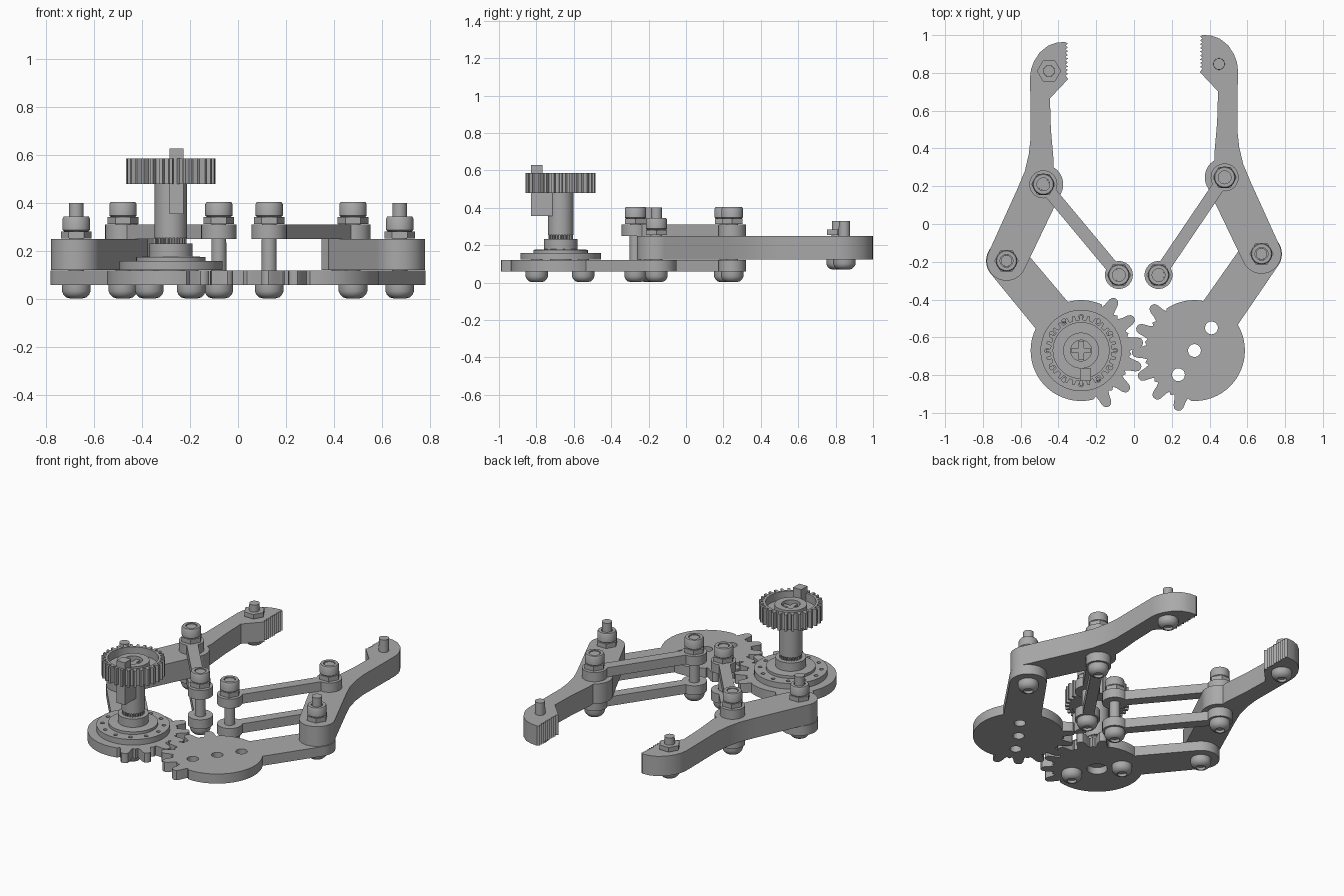
import bpy, bmesh, math
from math import sin, cos, radians
from mathutils import Vector

cube = bpy.data.objects.get("Cube")
if cube:
    bpy.data.objects.remove(cube)

grey = bpy.data.materials.new("plain_grey")
grey.use_nodes = True
grey.diffuse_color = (0.4, 0.4, 0.4, 1)
grey.node_tree.nodes["Principled BSDF"].inputs["Base Color"].default_value = (0.4, 0.4, 0.4, 1)


def finish(name, bm, loc=(0, 0, 0)):
    bmesh.ops.remove_doubles(bm, verts=bm.verts, dist=0.0002)
    bmesh.ops.recalc_face_normals(bm, faces=bm.faces)
    mesh = bpy.data.meshes.new(name)
    bm.to_mesh(mesh)
    bm.free()
    mesh.materials.append(grey)
    obj = bpy.data.objects.new(name, mesh)
    obj.location = loc
    bpy.context.collection.objects.link(obj)
    bpy.ops.object.select_all(action='DESELECT')
    obj.select_set(True)
    bpy.context.view_layer.objects.active = obj
    bpy.ops.object.shade_smooth_by_angle(angle=radians(32))
    return obj


def arc(c, r, a0, a1, n=24):
    return [(c[0] + r * cos(radians(a0 + (a1 - a0) * i / n)),
             c[1] + r * sin(radians(a0 + (a1 - a0) * i / n))) for i in range(n + 1)]


def circle(c, r, n=32):
    return arc(c, r, 0, 360, n)[:-1]


def plate(name, loops, z0, z1):
    """Flat plate: first loop is the outline, further loops are holes."""
    cu = bpy.data.curves.new(name, 'CURVE')
    cu.dimensions = '2D'
    cu.fill_mode = 'BOTH'
    cu.extrude = (z1 - z0) / 2
    for loop in loops:
        sp = cu.splines.new('POLY')
        sp.points.add(len(loop) - 1)
        for p, (x, y) in zip(sp.points, loop):
            p.co = (x, y, 0, 1)
        sp.use_cyclic_u = True
    tmp = bpy.data.objects.new("tmp", cu)
    bpy.context.collection.objects.link(tmp)
    mesh = bpy.data.meshes.new_from_object(tmp.evaluated_get(bpy.context.evaluated_depsgraph_get()))
    bm = bmesh.new()
    bm.from_mesh(mesh)
    bpy.data.objects.remove(tmp)
    bpy.data.curves.remove(cu)
    bpy.data.meshes.remove(mesh)
    return finish(name, bm, (0, 0, (z0 + z1) / 2))


def lathe(name, c, profile, n=32):
    """Turned part from (radius, height) pairs."""
    bm = bmesh.new()
    vs = [bm.verts.new((r, 0, z)) for r, z in profile]
    es = [bm.edges.new(p) for p in zip(vs, vs[1:])]
    bmesh.ops.spin(bm, geom=vs + es, axis=(0, 0, 1), cent=(0, 0, 0),
                   angle=math.tau, steps=n, use_duplicate=False)
    return finish(name, bm, (c[0], c[1], 0))


def box(name, lo, hi):
    bm = bmesh.new()
    bmesh.ops.create_cube(bm, size=1)
    lo, hi = Vector(lo), Vector(hi)
    bmesh.ops.scale(bm, vec=hi - lo, verts=bm.verts)
    return finish(name, bm, (lo + hi) / 2)


def bolt(name, c, z, top):
    """Dome head with a recess, its underside at z, and a plain shaft."""
    lathe(name, c, [(0, z + .015), (.025, z + .015), (.028, z), (.042, z + .004), (.054, z + .016),
                    (.06, z + .03), (.06, z + .057), (.032, z + .057), (.03, top), (0, top)])


def nut(name, c, z, collar=True):
    plate(name, [circle(c, .064, 6)], z + .003, z + .032)
    if collar:
        lathe(name + "_collar", c, [(0, z + .032), (.05, z + .032), (.057, z + .038), (.057, z + .085),
                                    (.052, z + .094), (.034, z + .094), (.034, z + .085), (0, z + .085)])


def cog(c, n, r0, r1):
    """Closed outline of an evenly toothed wheel."""
    shape = ((-.5, r0), (-.27, r0), (-.16, r1), (.16, r1), (.27, r0))
    return [(c[0] + r * cos(math.tau * (i + t) / n), c[1] + r * sin(math.tau * (i + t) / n))
            for i in range(n) for t, r in shape]


def polar(c, r, a):
    return (c[0] + r * cos(radians(a)), c[1] + r * sin(radians(a)))


TOOTH = ((-8.5, .255), (-6.5, .275), (-5, .308), (-3.4, .324), (-1.2, .33))
TOOTH = TOOTH + tuple((-a, r) for a, r in reversed(TOOTH))


def gear_lever(name, c, pivot, side, first_tooth, centre_hole):
    """Half gear with an arm; drawn for the +x side, then flipped by side."""
    d = Vector(pivot) - Vector(c)
    aim = math.degrees(math.atan2(d.y, d.x * side))
    pts = arc((d.x * side, d.y), .108, aim - 90, aim + 90)
    teeth = [first_tooth + 24 * i for i in range(6)]
    a, end = aim + 24.5, aim + 335.5
    while a < end:
        if teeth and a >= teeth[0] - 8.5:
            pts += [polar((0, 0), r, teeth[0] + t) for t, r in TOOTH]
            a = teeth.pop(0) + 12
        else:
            pts.append(polar((0, 0), .267, a))
            a += 4
    pts.append(polar((0, 0), .267, end))
    holes = [circle((0, 0), centre_hole)] + [circle(p, .034) for p in ((.09, .12), (-.085, -.128))]
    plate(name, [[(c[0] + x * side, c[1] + y) for x, y in loop] for loop in [pts] + holes], .058, .12)


def jaw(name, side, dy):
    pts = arc((.675, -.195), .105, 206, 386)
    pts += [(.62, .18), (.578, .28), (.557, .37), (.547, .46), (.55, .78), (.545, .82), (.53, .86),
            (.5, .907), (.455, .944), (.41, .96), (.365, .964)]
    for i in range(9):
        y = .955 - i * .02
        pts += [(.35, y), (.363, y - .01)]
    pts += [(.348, .768), (.445, .665), (.44, .5), (.425, .33)]
    pts += arc((.48, .21), .105, 120, 212)
    plate(name, [[(x * side, y + dy) for x, y in pts]], .122, .25)


def link(name, a, b, z0, z1):
    d = Vector(b) - Vector(a)
    t = math.degrees(math.atan2(d.y, d.x))
    w = 27
    pts = arc(a, .074, t + w, t + 360 - w) + arc(b, .074, t + 180 + w, t + 540 - w)
    plate(name, [pts], z0, z1)


# Arms, jaws and links on both sides
wheel = (-.28, -.67)
sides = (("right", -1, 0, wheel, (-.08, -.27), 124, .06),
         ("left", 1, .037, (.32, -.67), (.13, -.27), 134, .034))
for label, s, dy, hub, inner, first, hole in sides:
    pivot, knee, tip = [(s * x, y + dy) for x, y in ((.675, -.195), (.48, .21), (.45, .81))]
    gear_lever(label + "_gear_lever", hub, pivot, s, first, hole)
    jaw(label + "_jaw", s, dy)
    link(label + "_upper_link", knee, inner, .25, .31)
    link(label + "_lower_link", knee, inner, .06, .12)
    bolt(label + "_pivot_bolt", pivot, .003, .4)
    nut(label + "_pivot_nut", pivot, .25)
    for part, p in (("knee", knee), ("inner", inner)):
        bolt(label + "_" + part + "_bolt", p, .003, .4)
        nut(label + "_" + part + "_nut", p, .31)
    bolt(label + "_tip_bolt", tip, .07, .33)
    if s < 0:
        nut(label + "_tip_nut", tip, .252, False)

# Driven wheel: screws, horn disc and splined collar
for i, off in enumerate(((-.09, .12), (.085, -.128))):
    bolt("horn_screw_%d" % i, (wheel[0] + off[0], wheel[1] + off[1]), .003, .13)
plate("horn_disc", [circle(wheel, .215, 64)] +
      [circle(polar(wheel, .18, 30 * i), .012, 12) for i in range(12)], .122, .158)
lathe("horn_hub", wheel, [(0, .1), (.058, .1), (.058, .125), (.145, .15), (.145, .175),
                          (.09, .178), (.09, .232), (0, .232)], 48)
plate("spline", [cog(wheel, 25, .057, .066)], .23, .257)

# Motor shaft, top gear and its side tab
lathe("shaft", wheel, [(0, .255), (.068, .255), (.068, .49), (0, .49)])
plate("top_gear_rim", [cog(wheel, 28, .162, .187), circle(wheel, .148, 48)], .48, .587)
lathe("top_gear_web", wheel, [(0, .482), (.15, .482), (.15, .535), (.095, .535), (.095, .572),
                              (.055, .572), (.055, .52), (0, .52)], 48)
for name, dx, dy in (("cross_bar_x", .05, .014), ("cross_bar_y", .014, .05)):
    box(name, (wheel[0] - dx, wheel[1] - dy, .51), (wheel[0] + dx, wheel[1] + dy, .555))
box("tab_post", (-.286, -.83, .355), (-.228, -.766, .628))
box("tab_web", (-.286, -.77, .355), (-.228, -.7, .485))
